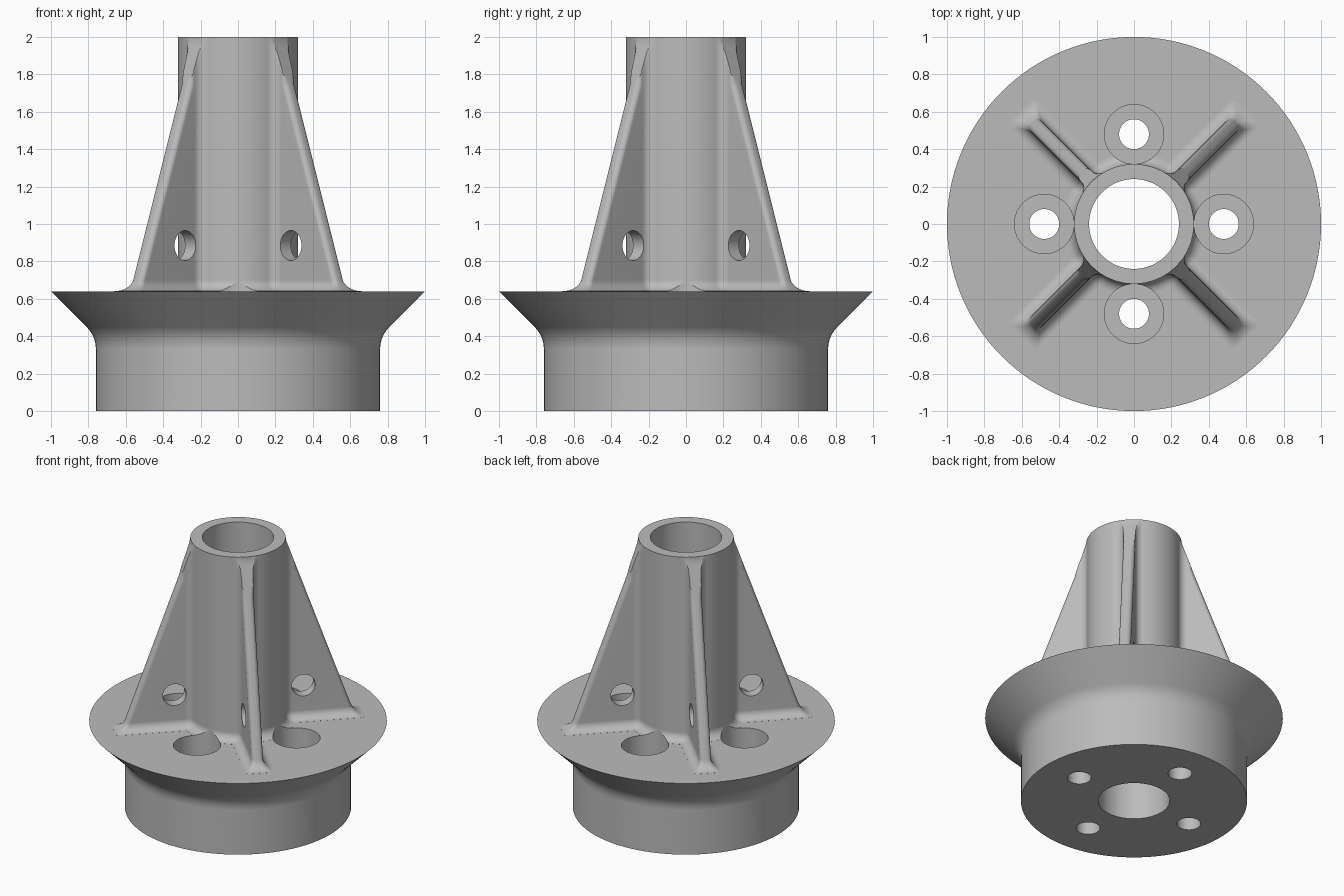
import bpy, bmesh, math
from mathutils import Vector

if "Cube" in bpy.data.objects:
    bpy.data.objects.remove(bpy.data.objects["Cube"])

FLOOR, TOP = 0.64, 2.0
TUBE_R, BORE_R = 0.32, 0.24
RIB_HALF, CORNER, FILLET = 0.04, 0.03, 0.06

metal = bpy.data.materials.new("grey metal")
metal.use_nodes = True
grey = (0.5, 0.5, 0.5, 1)
metal.diffuse_color = grey
metal.node_tree.nodes["Principled BSDF"].inputs["Base Color"].default_value = grey


def loft(name, rings):
    """Skin a closed solid through equal-length rings, bottom to top."""
    bm = bmesh.new()
    rows = [[bm.verts.new(p) for p in ring] for ring in rings]
    n = len(rows[0])
    for a, b in zip(rows, rows[1:]):
        for i in range(n):
            j = (i + 1) % n
            bm.faces.new((a[i], a[j], b[j], b[i]))
    bm.faces.new(rows[0][::-1])
    bm.faces.new(rows[-1])
    bmesh.ops.recalc_face_normals(bm, faces=bm.faces)
    mesh = bpy.data.meshes.new(name)
    bm.to_mesh(mesh)
    bm.free()
    mesh.materials.append(metal)
    ob = bpy.data.objects.new(name, mesh)
    bpy.context.collection.objects.link(ob)
    return ob


def circle(r, z, n=128):
    return [(r * math.cos(math.tau * i / n), r * math.sin(math.tau * i / n), z)
            for i in range(n)]


def cylinder(name, r, z0, z1, n=64):
    return loft(name, [circle(r, z0, n), circle(r, z1, n)])


def combine(target, other, operation):
    mod = target.modifiers.new(operation.lower(), 'BOOLEAN')
    mod.operation, mod.object, mod.solver = operation, other, 'EXACT'
    bpy.context.view_layer.objects.active = target
    bpy.ops.object.modifier_apply(modifier=mod.name)
    bpy.data.objects.remove(other)


def half_section(tip, grow):
    """Half of one rib in (along, across), from mid-tube to the rib tip."""
    r, h, f = TUBE_R + grow, RIB_HALF + grow, max(FILLET - grow, 0.008)
    cu, cv = math.sqrt((r + f) ** 2 - (h + f) ** 2), h + f
    a = math.atan2(cv, cu)
    pts = []
    for i in range(10):                                # tube wall
        t = math.pi / 4 + (a - math.pi / 4) * i / 10
        pts.append((r * math.cos(t), r * math.sin(t)))
    for i in range(9):                                 # fillet into the rib
        t = math.pi + a + (math.pi / 2 - a) * i / 8
        pts.append((cu + f * math.cos(t), cv + f * math.sin(t)))
    end = max(tip + grow, cu + CORNER + 0.002)
    for i in range(6):                                 # rounded rib corner
        t = math.pi / 2 * (1 - i / 5)
        pts.append((end - CORNER + CORNER * math.cos(t),
                    h - CORNER + CORNER * math.sin(t)))
    pts.append((end, 0))
    # the sloping rib edge trims the section, but never inside the tube
    return [(min(u, max(tip + grow, math.sqrt(max(r * r - v * v, 0)))), v)
            for u, v in pts]


def section(z, grow):
    tip = 0.664 - 0.3536 * (max(z, FLOOR) - 1)
    half = half_section(tip, grow)
    rib = [(u, -v) for u, v in half] + half[-2:0:-1]
    ring = []
    for k in range(4):
        c, s = math.cos(math.pi * (k + 0.5) / 2), math.sin(math.pi * (k + 0.5) / 2)
        ring += [(u * c - v * s, u * s + v * c, z) for u, v in rib]
    return ring


# Base: plain drum, eased into a conical flange
corner, ease = Vector((0.76, 0.40)), 0.07
start, stop = corner - Vector((0, ease)), corner + Vector((ease, ease)) * 0.707
profile = [(0.76, 0)]
for i in range(9):
    t = i / 8
    profile.append(start * (1 - t) ** 2 + corner * 2 * t * (1 - t) + stop * t * t)
profile.append((1.0, FLOOR))
body = loft("flanged_hub", [circle(r, z) for r, z in profile])

# Tube with four tapered ribs, flaring into the flange at the bottom
levels = [(FLOOR - 0.04, FILLET)]
for i in range(9):
    t = math.pi / 2 * i / 8
    levels.append((FLOOR + 0.0005 + FILLET * (1 - math.cos(t)),
                   FILLET * (1 - math.sin(t))))
levels += [(z, 0) for z in (1.0, 1.4, 1.6)]
levels += [(1.6 + (TOP - 1.6) * i / 16, 0) for i in range(1, 17)]
combine(body, loft("ribbed_tube", [section(z, g) for z, g in levels]), 'UNION')

# Central bore
combine(body, cylinder("bore", BORE_R, -0.1, TOP + 0.1, 96), 'DIFFERENCE')

for k in range(4):
    # Counterbored screw holes through the flange
    t = math.pi / 2 * k
    for name, r, z0, z1 in (("counterbore", 0.159, 0.32, 0.85),
                            ("screw_hole", 0.08, -0.1, 0.4)):
        cutter = cylinder(name, r, z0, z1)
        cutter.location = (0.48 * math.cos(t), 0.48 * math.sin(t), 0)
        combine(body, cutter, 'DIFFERENCE')
    # Cross hole through each rib
    t += math.pi / 4
    cutter = cylinder("rib_hole", 0.08, -0.12, 0.12, 48)
    cutter.rotation_euler = (math.pi / 2, 0, t)
    cutter.location = (0.44 * math.cos(t), 0.44 * math.sin(t), 0.885)
    combine(body, cutter, 'DIFFERENCE')

# Smooth curved walls, crisp edges
bpy.ops.object.select_all(action='DESELECT')
body.select_set(True)
bpy.context.view_layer.objects.active = body
bpy.ops.object.shade_smooth_by_angle(angle=math.radians(30))
weighted = body.modifiers.new("even_shading", 'WEIGHTED_NORMAL')
weighted.keep_sharp = True
